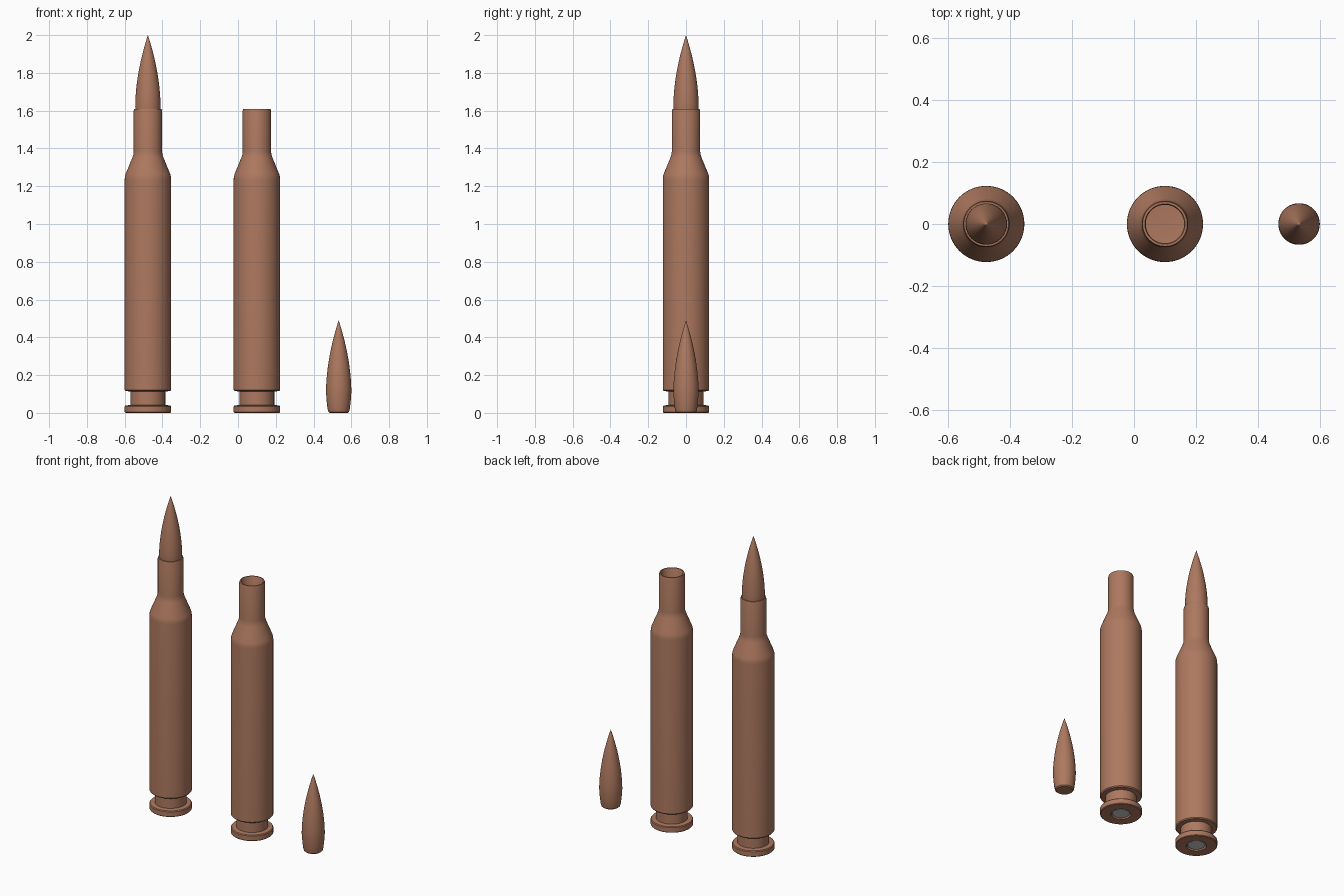
import bpy, bmesh, math

if "Cube" in bpy.data.objects:
    bpy.data.objects.remove(bpy.data.objects["Cube"])

copper = bpy.data.materials.new("copper")
copper.diffuse_color = (0.42, 0.19, 0.115, 1)
copper.use_nodes = True
copper.node_tree.nodes["Principled BSDF"].inputs["Base Color"].default_value = copper.diffuse_color


def lathe(name, profile, x, z=0, mat=None, steps=64):
    """Spin an (r, z) profile around the vertical axis."""
    bm = bmesh.new()
    verts = [bm.verts.new((r, 0, h)) for r, h in profile]
    edges = [bm.edges.new(p) for p in zip(verts, verts[1:])]
    bmesh.ops.spin(bm, geom=verts + edges, cent=(0, 0, 0), axis=(0, 0, 1),
                   angle=math.tau, steps=steps, use_merge=False)
    bmesh.ops.remove_doubles(bm, verts=bm.verts, dist=0.0002)
    bmesh.ops.recalc_face_normals(bm, faces=bm.faces)
    mesh = bpy.data.meshes.new(name)
    bm.to_mesh(mesh)
    bm.free()
    if mat:
        mesh.materials.append(mat)
    ob = bpy.data.objects.new(name, mesh)
    ob.location = (x, 0, z)
    bpy.context.collection.objects.link(ob)
    bpy.ops.object.select_all(action='DESELECT')
    ob.select_set(True)
    bpy.context.view_layer.objects.active = ob
    bpy.ops.object.shade_smooth_by_angle(angle=math.radians(35))
    return ob


# Case: primer pocket, rim, extractor groove, body, shoulder, neck, hollow inside
case = [(0, 0.03), (0.059, 0.03), (0.059, 0.0), (0.119, 0.0), (0.123, 0.004),
        (0.123, 0.034), (0.119, 0.039), (0.092, 0.042), (0.092, 0.113),
        (0.118, 0.116), (0.123, 0.122), (0.123, 1.235), (0.122, 1.25),
        (0.118, 1.265), (0.083, 1.35), (0.077, 1.368), (0.075, 1.385),
        (0.075, 1.60), (0.072, 1.61), (0.065, 1.61), (0.062, 1.605),
        (0.062, 1.38), (0.066, 1.36), (0.106, 1.262), (0.110, 1.245),
        (0.110, 0.17), (0.10, 0.14), (0, 0.13)]

# Primer: shallow cup set in the base
primer = [(0, 0.004), (0.050, 0.004), (0.054, 0.008), (0.054, 0.03)]

# Bullet: rounded base and pointed curved nose
bullet = [(0, 0), (0.048, 0), (0.055, 0.006), (0.059, 0.022), (0.0635, 0.06)]
for i in range(21):
    t = i / 20
    bullet.append((0.067 * (1 - t ** 1.85), 0.11 + 0.38 * t))

for label, x in (("loaded", -0.477), ("empty", 0.1)):
    lathe(label + "_case", case, x, mat=copper)
    lathe(label + "_primer", primer, x)

lathe("seated_bullet", bullet, -0.477, 1.51, copper)
lathe("loose_bullet", bullet, 0.533, 0, copper)
